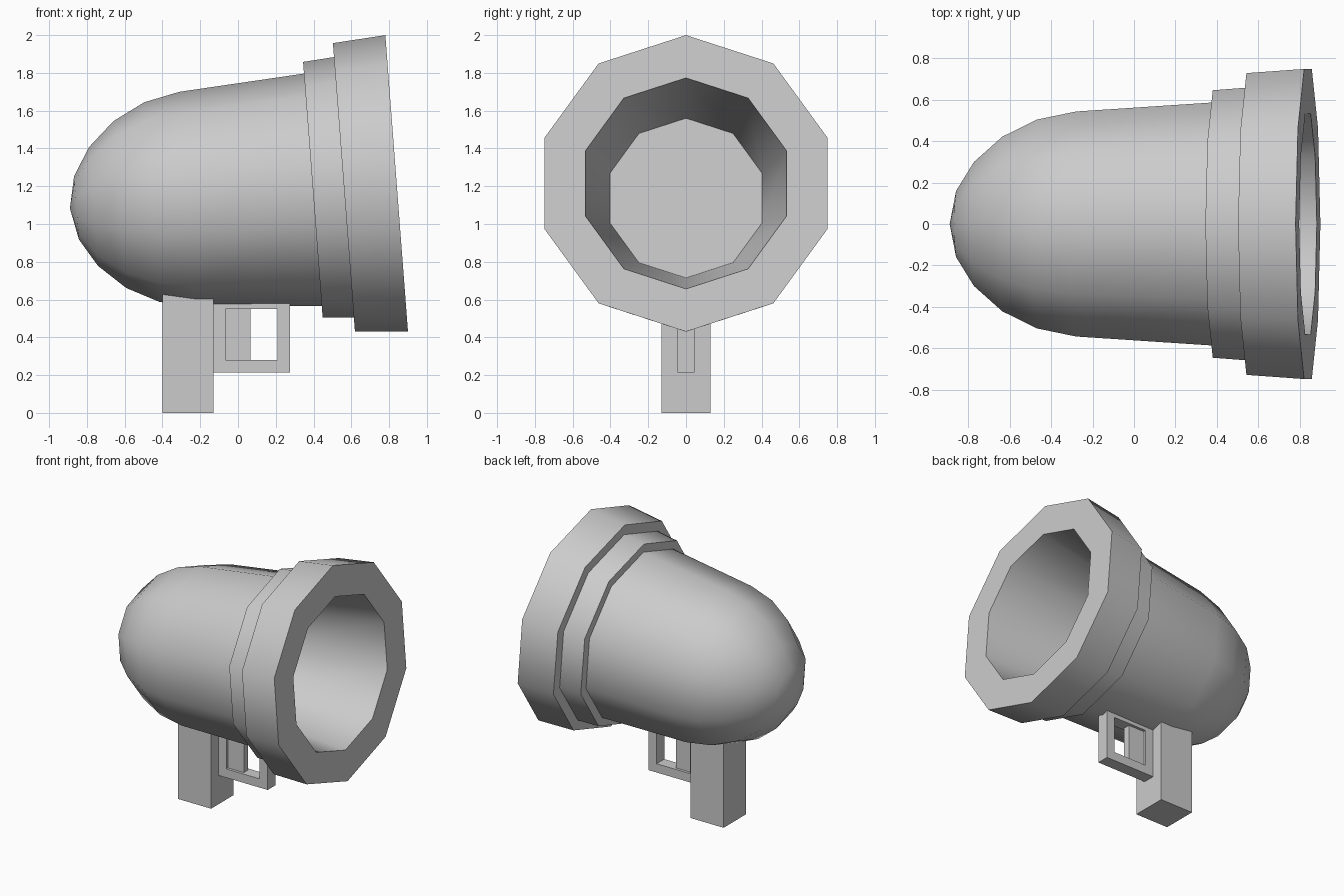
import bpy, bmesh, math
from mathutils import Vector

if "Cube" in bpy.data.objects:
    bpy.data.objects.remove(bpy.data.objects["Cube"])

SIDES = 10
CENTER = Vector((0.84, 0, 1.215))          # middle of the open mouth
TILT = math.radians(4.37)
AXIS = Vector((math.cos(TILT), 0, math.sin(TILT)))
UP = Vector((-math.sin(TILT), 0, math.cos(TILT)))
SIDE = Vector((0, 1, 0))


def add_object(name, bm):
    bmesh.ops.recalc_face_normals(bm, faces=bm.faces)
    mesh = bpy.data.meshes.new(name)
    bm.to_mesh(mesh)
    bm.free()
    obj = bpy.data.objects.new(name, mesh)
    bpy.context.collection.objects.link(obj)
    return obj


def lathe(name, profile):
    """Revolve (distance, radius) points about the tilted axis."""
    bm = bmesh.new()
    rings = []
    for s, r in profile:
        base = CENTER + AXIS * s
        if r == 0:
            rings.append([bm.verts.new(base)] * SIDES)
            continue
        ring = []
        for i in range(SIDES):
            a = 2 * math.pi * i / SIDES
            ring.append(bm.verts.new(base + UP * r * math.cos(a) + SIDE * r * math.sin(a)))
        rings.append(ring)
    for a, b in zip(rings, rings[1:]):
        for i in range(SIDES):
            j = (i + 1) % SIDES
            bm.faces.new(list(dict.fromkeys((a[i], a[j], b[j], b[i]))))
    return add_object(name, bm)


def box(name, x, y, z):
    bm = bmesh.new()
    bmesh.ops.create_cube(bm, size=1)
    for v in bm.verts:
        v.co = [lo + (c + 0.5) * (hi - lo) for c, (lo, hi) in zip(v.co, (x, y, z))]
    return add_object(name, bm)


# Bell-shaped barrel: rounded back, two stepped collars, hollow mouth
barrel = lathe("barrel", [
    (-1.735, 0), (-1.70, 0.168), (-1.61, 0.315), (-1.47, 0.443), (-1.30, 0.53),
    (-1.11, 0.571), (-0.445, 0.617), (-0.445, 0.679), (-0.28, 0.692),
    (-0.28, 0.766), (0, 0.787), (0, 0.56), (-1.02, 0.424), (-1.02, 0)])
bpy.context.view_layer.objects.active = barrel
barrel.select_set(True)
bpy.ops.object.shade_smooth_by_angle(angle=math.radians(45))

# Grip post under the barrel
box("grip", (-0.4, -0.13), (-0.13, 0.13), (0, 0.65))

# Square trigger guard: frame extruded around a hole
bm = bmesh.new()
outer = [(-0.13, 0.215), (0.275, 0.215), (0.275, 0.585), (-0.13, 0.585)]
inner = [(-0.065, 0.28), (0.21, 0.28), (0.21, 0.55), (-0.065, 0.55)]
loops = [[bm.verts.new((x, y, z)) for x, z in pts]
         for pts, y in ((outer, -0.045), (outer, 0.045), (inner, 0.045), (inner, -0.045))]
for k in range(4):
    a, b = loops[k], loops[(k + 1) % 4]
    for i in range(4):
        j = (i + 1) % 4
        bm.faces.new((a[i], a[j], b[j], b[i]))
add_object("trigger_guard", bm)

# Trigger inside the guard
box("trigger", (-0.065, 0.065), (-0.025, 0.025), (0.28, 0.55))
